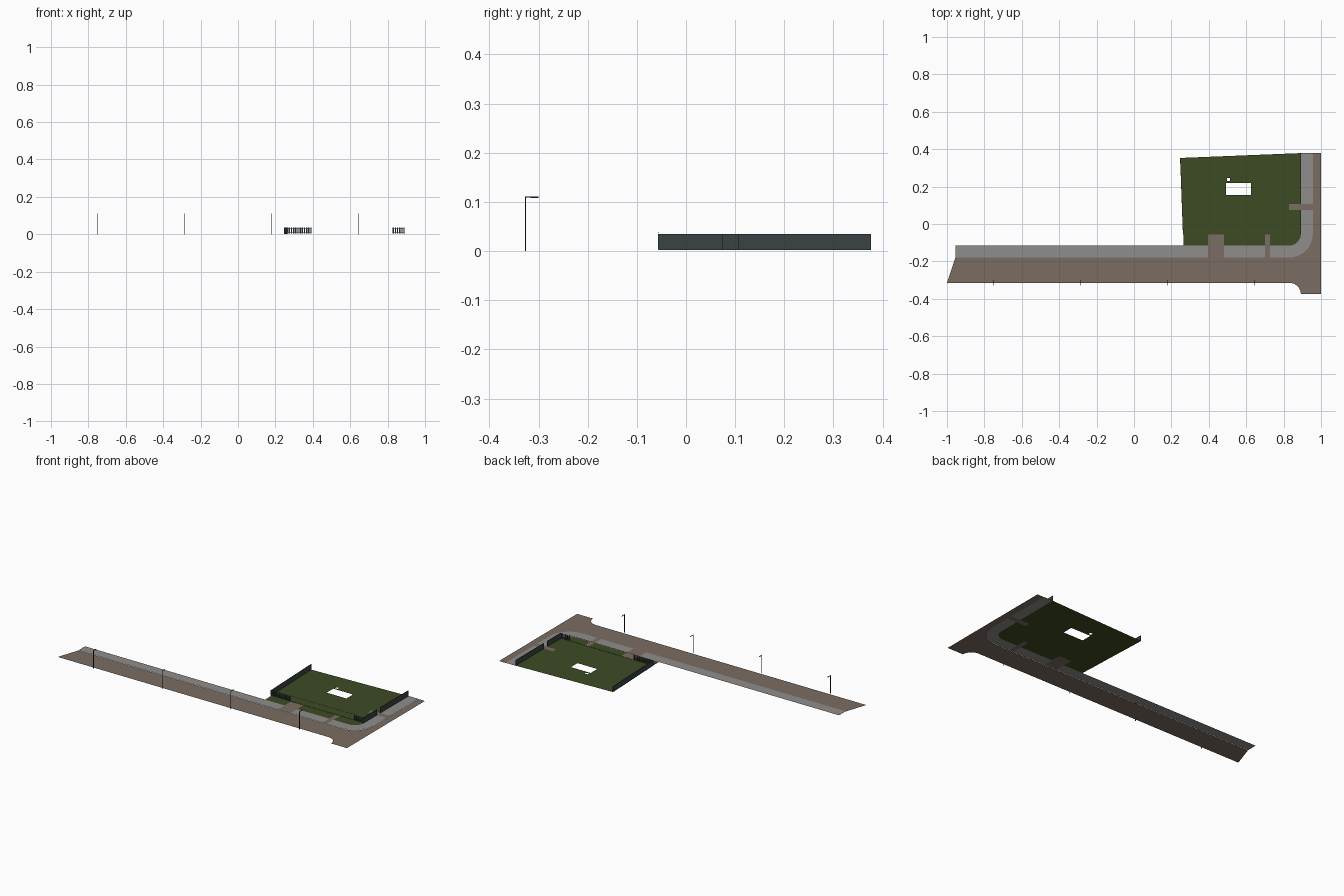
import bpy, bmesh, math
from mathutils import Vector

if "Cube" in bpy.data.objects:
    bpy.data.objects.remove(bpy.data.objects["Cube"])


def material(name, rgb):
    m = bpy.data.materials.new(name)
    m.diffuse_color = (*rgb, 1)
    m.use_nodes = True
    m.node_tree.nodes["Principled BSDF"].inputs["Base Color"].default_value = m.diffuse_color
    return m


ASPHALT = material("brown_paving", (0.195, 0.155, 0.122))
CONCRETE = material("grey_concrete", (0.28, 0.27, 0.26))
GRASS = material("grass_green", (0.047, 0.070, 0.017))
FENCE = material("dark_fence", (0.042, 0.055, 0.057))
METAL = material("lamp_metal", (0.02, 0.02, 0.022))


def add_object(name, mesh, mat):
    mesh.materials.clear()
    mesh.materials.append(mat)
    ob = bpy.data.objects.new(name, mesh)
    bpy.context.collection.objects.link(ob)
    return ob


def arc(cx, cy, r, a0, a1, n=10):
    return [(cx + r * math.cos(math.radians(a0 + (a1 - a0) * i / n)),
             cy + r * math.sin(math.radians(a0 + (a1 - a0) * i / n))) for i in range(n + 1)]


def rect(x0, x1, y0, y1):
    return [(x0, y0), (x1, y0), (x1, y1), (x0, y1)]


def sheet(name, loops, z, mat):
    """Flat sheet from outlines; inner outlines become holes."""
    cu = bpy.data.curves.new(name, 'CURVE')
    cu.dimensions = '2D'
    cu.fill_mode = 'BOTH'
    for pts in loops:
        sp = cu.splines.new('POLY')
        sp.points.add(len(pts) - 1)
        for p, (x, y) in zip(sp.points, pts):
            p.co = (x, y, 0, 1)
        sp.use_cyclic_u = True
    tmp = bpy.data.objects.new(name + "_outline", cu)
    bpy.context.collection.objects.link(tmp)
    bpy.context.view_layer.update()
    mesh = bpy.data.meshes.new_from_object(
        tmp.evaluated_get(bpy.context.evaluated_depsgraph_get()))
    bpy.data.objects.remove(tmp)
    bm = bmesh.new()
    bm.from_mesh(mesh)
    for v in bm.verts:
        v.co.z = z
    bm.normal_update()
    bmesh.ops.reverse_faces(bm, faces=[f for f in bm.faces if f.normal.z < 0])
    bm.to_mesh(mesh)
    bm.free()
    return add_object(name, mesh, mat)


def walls(name, parts, mat):
    """Upright boxes along segments: (start, end, thickness, z0, z1)."""
    bm = bmesh.new()
    for a, b, t, z0, z1 in parts:
        a, b = Vector(a), Vector(b)
        d = (b - a).normalized()
        n = Vector((-d.y, d.x)) * t / 2
        base = [a - n, b - n, b + n, a + n]
        lo = [bm.verts.new((p.x, p.y, z0)) for p in base]
        hi = [bm.verts.new((p.x, p.y, z1)) for p in base]
        bm.faces.new(lo[::-1])
        bm.faces.new(hi)
        for i in range(4):
            j = (i + 1) % 4
            bm.faces.new((lo[i], lo[j], hi[j], hi[i]))
    mesh = bpy.data.meshes.new(name)
    bm.to_mesh(mesh)
    bm.free()
    return add_object(name, mesh, mat)


# Key lines of the street corner
CX, CY, R_IN, R_OUT = 0.828, -0.052, 0.064, 0.128
WALK_N, WALK_S = CY - R_IN, CY - R_OUT
WALK_W, WALK_E = CX + R_IN, CX + R_OUT
FENCE_Y = -0.056
DRIVE, PATH, SIDE = (0.396, 0.481), (0.70, 0.727), (0.075, 0.107)

# Road with the rounded junction corner
road = [(-1, -0.315)] + arc(0.832, -0.375, 0.06, 90, 0) + [(1, -0.375), (1, 0.38), (WALK_E, 0.38)]
road += arc(CX, CY, R_OUT, 0, -90) + [(-0.955, WALK_S)]
sheet("road", [road], 0.0, ASPHALT)

# Pavement, broken by the drive and paths
sheet("pavement_west", [rect(-0.955, DRIVE[0], WALK_S, WALK_N)], 0.001, CONCRETE)
sheet("pavement_middle", [rect(DRIVE[1], PATH[0], WALK_S, WALK_N)], 0.001, CONCRETE)
corner = [(PATH[1], WALK_S)] + arc(CX, CY, R_OUT, -90, 0) + [(WALK_E, SIDE[0]), (WALK_W, SIDE[0])]
corner += arc(CX, CY, R_IN, 0, -90) + [(PATH[1], WALK_N)]
sheet("pavement_corner", [corner], 0.001, CONCRETE)
sheet("pavement_east", [rect(WALK_W, WALK_E, SIDE[1], 0.38)], 0.001, CONCRETE)

# Drive and footpaths
sheet("driveway", [rect(*DRIVE, WALK_S, FENCE_Y)], 0.001, ASPHALT)
sheet("front_path", [rect(*PATH, WALK_S, FENCE_Y)], 0.001, ASPHALT)
sheet("side_path", [rect(0.828, WALK_E, *SIDE)], 0.001, ASPHALT)

# Lawn with notches for the paths and holes for the building plot
lawn = [(0.266, WALK_N)]
for x0, x1 in (DRIVE, PATH):
    lawn += [(x0, WALK_N), (x0, FENCE_Y), (x1, FENCE_Y), (x1, WALK_N)]
lawn += arc(CX, CY, R_IN, -90, 0)
lawn += [(WALK_W, SIDE[0]), (0.828, SIDE[0]), (0.828, SIDE[1]), (WALK_W, SIDE[1])]
lawn += [(WALK_W, 0.379), (0.246, 0.353)]
sheet("lawn", [lawn, rect(0.492, 0.626, 0.155, 0.219), rect(0.497, 0.513, 0.229, 0.245)],
      0.001, GRASS)

# Solid side fences
FW, FE, TOP = 0.263, 0.888, 0.035
walls("side_fences", [
    ((FW, FENCE_Y), (0.248, 0.353), 0.003, 0.002, TOP),
    ((FE, FENCE_Y), (FE, SIDE[0]), 0.003, 0.002, TOP),
    ((FE, SIDE[1]), (FE, 0.376), 0.003, 0.002, TOP)], FENCE)

# Picket fences along the front
pickets = []
for x0, x1 in ((FW, 0.39), (0.83, FE)):
    n = round((x1 - x0) / 0.0115)
    for i in range(n + 1):
        x = x0 + (x1 - x0) * i / n
        pickets.append(((x - 0.0035, FENCE_Y), (x + 0.0035, FENCE_Y), 0.002, 0.003, TOP))
    for z in (0.007, 0.029):
        pickets.append(((x0, FENCE_Y), (x1, FENCE_Y), 0.001, z, z + 0.002))
walls("front_pickets", pickets, FENCE)

# Thin wire rails between the picket runs
walls("wire_rails", [
    ((0.39, FENCE_Y), (0.83, FENCE_Y), 0.0012, 0.003, 0.004),
    ((0.39, FENCE_Y), (0.83, FENCE_Y), 0.0012, 0.0365, 0.0375)], FENCE)

# Street lamps: pole, arm and head
for i in range(4):
    x = -0.75 + 0.465 * i
    walls("street_lamp_%d" % (i + 1), [
        ((x, -0.328), (x, -0.3255), 0.0025, 0.0, 0.111),
        ((x, -0.3255), (x, -0.312), 0.0015, 0.109, 0.111),
        ((x, -0.316), (x, -0.300), 0.004, 0.108, 0.1105)], METAL)
